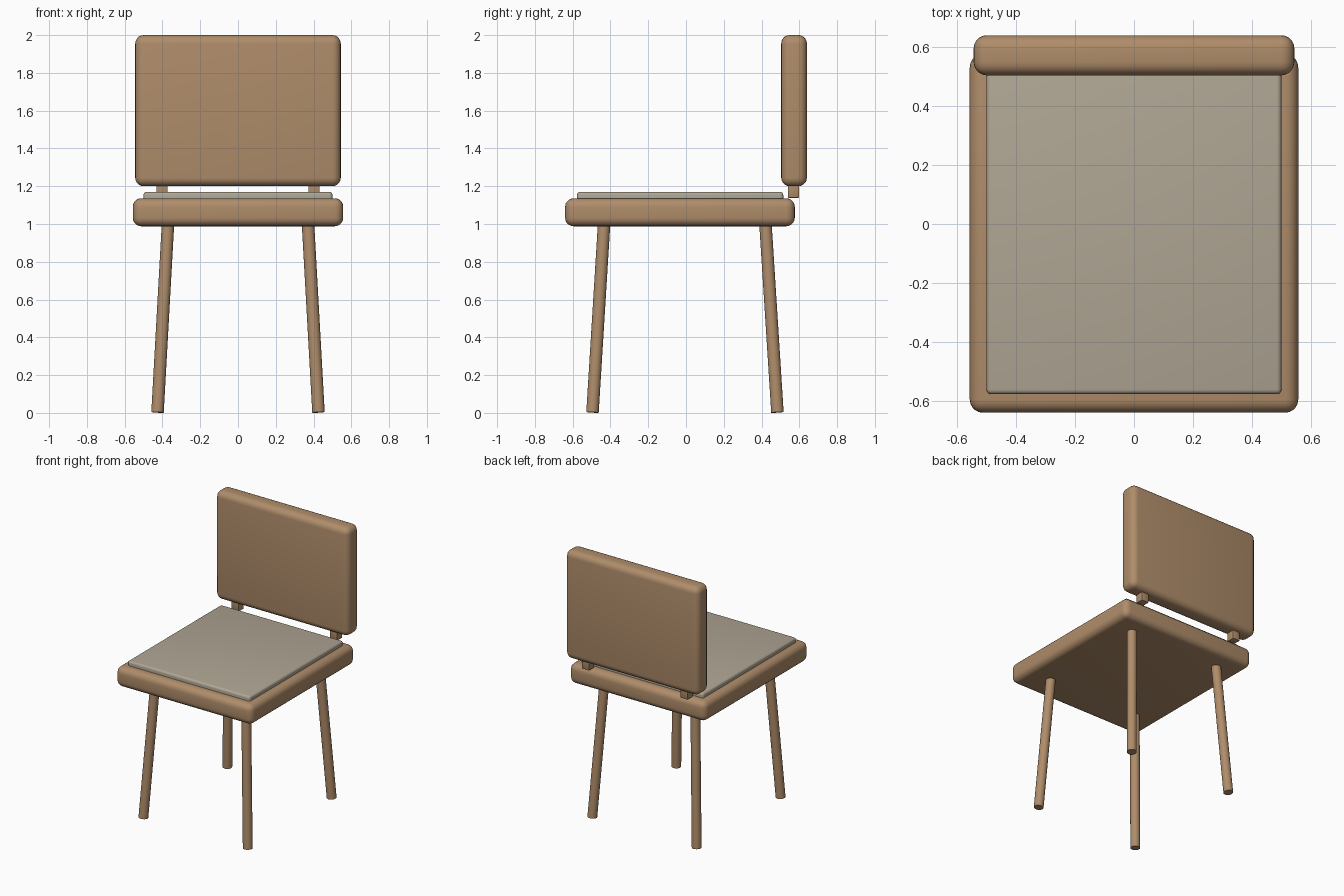
import bpy
from mathutils import Vector

if "Cube" in bpy.data.objects:
    bpy.data.objects.remove(bpy.data.objects["Cube"])


def material(name, rgb):
    m = bpy.data.materials.new(name)
    m.diffuse_color = (*rgb, 1)
    m.use_nodes = True
    m.node_tree.nodes["Principled BSDF"].inputs["Base Color"].default_value = m.diffuse_color
    return m


wood = material("wood", (0.43, 0.265, 0.145))
fabric = material("fabric", (0.43, 0.38, 0.295))


def finish(obj, name, mat):
    obj.name = name
    obj.data.materials.append(mat)
    bpy.ops.object.shade_smooth_by_angle()
    return obj


def rounded_box(name, lo, hi, mat, radius=0, segments=5):
    lo, hi = Vector(lo), Vector(hi)
    bpy.ops.mesh.primitive_cube_add(size=1, location=(lo + hi) / 2)
    obj = bpy.context.object
    obj.scale = hi - lo
    bpy.ops.object.transform_apply(location=False, rotation=False, scale=True)
    if radius:
        mod = obj.modifiers.new("rounding", 'BEVEL')
        mod.width = radius
        mod.segments = segments
        bpy.ops.object.modifier_apply(modifier=mod.name)
    return finish(obj, name, mat)


def rod(name, start, end, radius, mat):
    start, end = Vector(start), Vector(end)
    axis = end - start
    bpy.ops.mesh.primitive_cylinder_add(vertices=32, radius=radius, depth=axis.length,
                                        location=(start + end) / 2)
    obj = bpy.context.object
    obj.rotation_euler = axis.to_track_quat('Z', 'Y').to_euler()
    return finish(obj, name, mat)


# Seat board, cushion and backrest
rounded_box("seat", (-0.557, -0.64, 0.988), (0.557, 0.576, 1.136), wood, 0.045)
rounded_box("cushion", (-0.5, -0.577, 1.10), (0.5, 0.515, 1.17), fabric, 0.016, 4)
rounded_box("backrest", (-0.544, 0.504, 1.2), (0.544, 0.64, 2.0), wood, 0.045)

for side, s in (("left", -1), ("right", 1)):
    # Short square posts under the backrest
    x = s * 0.402
    rounded_box(side + "_back_post", (x - 0.03, 0.539, 1.138), (x + 0.03, 0.599, 1.23),
                wood, 0.005, 2)
    # Splayed round legs
    for end, foot_y, top_y in (("front", -0.495, -0.434), ("back", 0.484, 0.421)):
        rod(f"{end}_{side}_leg", (s * 0.426, foot_y, 0.003), (s * 0.371, top_y, 0.995),
            0.033, wood)
